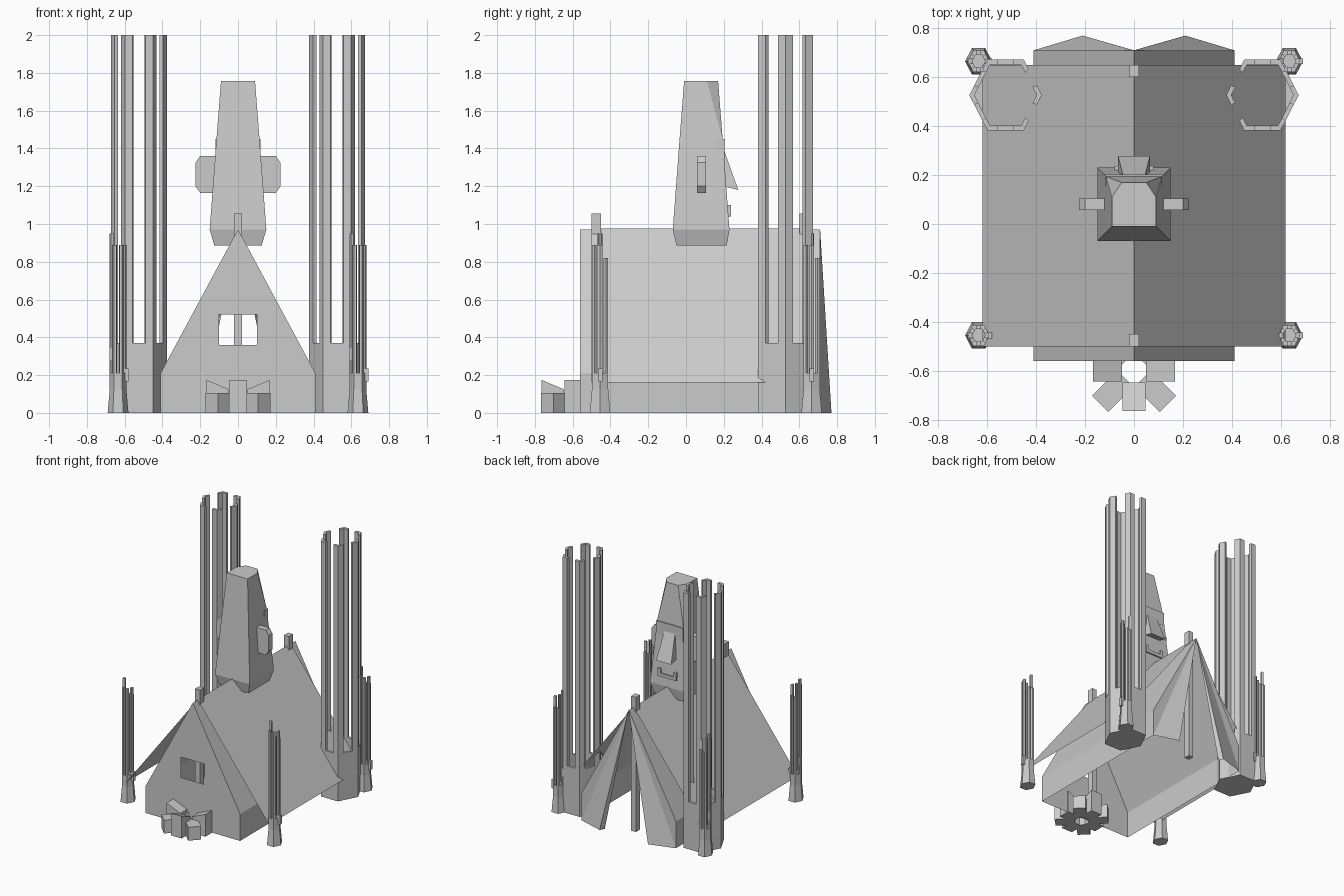
import bpy, bmesh, math
from mathutils import Matrix, Vector

if "Cube" in bpy.data.objects:
    bpy.data.objects.remove(bpy.data.objects["Cube"])


def finish(name, bm):
    bmesh.ops.remove_doubles(bm, verts=bm.verts, dist=0.0005)
    bmesh.ops.recalc_face_normals(bm, faces=bm.faces)
    me = bpy.data.meshes.new(name)
    bm.to_mesh(me)
    bm.free()
    ob = bpy.data.objects.new(name, me)
    bpy.context.collection.objects.link(ob)
    return ob


def add_loft(bm, rings):
    """Skin a list of equal-length closed rings and cap both ends."""
    vs = [[bm.verts.new(p) for p in r] for r in rings]
    n = len(rings[0])
    for a, b in zip(vs, vs[1:]):
        for i in range(n):
            bm.faces.new((a[i], a[(i + 1) % n], b[(i + 1) % n], b[i]))
    bm.faces.new(vs[0])
    bm.faces.new(vs[-1])


def add_box(bm, x0, x1, y0, y1, z0, z1):
    ring = [(x0, y0), (x1, y0), (x1, y1), (x0, y1)]
    add_loft(bm, [[(x, y, z) for x, y in ring] for z in (z0, z1)])


def box(name, *dims):
    bm = bmesh.new()
    add_box(bm, *dims)
    return finish(name, bm)


def sheets(name, polys):
    """Thin single-sided sheets, each mirrored across x = 0."""
    bm = bmesh.new()
    for s in (1, -1):
        for p in polys:
            bm.faces.new([bm.verts.new((s * x, y, z)) for x, y, z in p])
    return finish(name, bm)


# Tent: end wall with window, slopes, side walls, open back with folded flaps
F, B, W, E, TOP = -0.56, 0.71, 0.41, 0.21, 0.972
sheets("tent_front_wall", [[(x, F, z) for x, z in (
    (0, 0), (W, 0), (W, E), (0, TOP), (0, .52), (.1, .52), (.1, .36), (0, .36))]])
sheets("tent_sides", [
    [(0, F, TOP), (0, B, TOP), (W, B, E), (W, F, E)],
    [(W, F, E), (W, B, E), (W, B, 0), (W, F, 0)]])
apex = (0, B, TOP)
sheets("tent_door_flaps", [
    [apex, (W, B, E), (W, B, 0)],
    [apex, (W, B, 0), (.21, .77, 0)],
    [apex, (.21, .77, 0), (.19, .735, 0)]])

# Wide canopy sheet stretched over the tent
sheets("canopy", [[(0, -.5, .975), (0, .65, .975), (.62, .65, .16), (.62, -.5, .16)]])

# Ridge poles
for name, y in (("front_pole", -.475), ("back_pole", .625)):
    box(name, -.021, .021, y - .025, y + .025, 0, 1.055)


# Hollow six-sided columns: cup base with an angled slat rising at each corner
HEX = [(1, 0), (.5, .98), (-.5, .98), (-1, 0), (-.5, -.98), (.5, -.98)]


def column(name, cx, cy, r, base_z, tops, flare=1.0, wall=.86, f=.27):
    def ring(k, z):
        return [(cx + x * r * k, cy + y * r * k, z) for x, y in HEX]
    bm = bmesh.new()
    add_loft(bm, [ring(flare, 0), ring(1, base_z * .6), ring(1, base_z),
                  ring(wall, base_z), ring(wall, .02)])
    for i, top in enumerate(tops):
        v, a, b = (Vector(HEX[j % 6]) for j in (i, i - 1, i + 1))
        arc = [v.lerp(a, f), v, v.lerp(b, f)]
        prof = arc + [p * wall for p in reversed(arc)]
        add_loft(bm, [[(cx + p.x * r, cy + p.y * r, z) for p in prof]
                      for z in (base_z, top)])
    return bm


for side, s in (("left", -1), ("right", 1)):
    name = side + "_tall_column"
    finish(name, column(name, s * .525, .527, .148, .37, [2.0] * 6))
    for end, y in (("front", -.455), ("back", .665)):
        name = f"{end}_{side}_corner_post"
        cx = s * .635
        bm = column(name, cx, y, .044, .21, [.89, .82, .82, .95, .89, .89],
                    flare=1.25, wall=.6, f=.3)
        # small pegs
        add_box(bm, cx - .045, cx - .025, y - .012, y + .012, .28, .345)
        add_box(bm, cx + .03, cx + .055, y - .012, y + .012, .165, .235)
        finish(name, bm)

# Ring of stones in front: alternating tall sloped and low blocks
for i in range(8):
    tall = i % 2 == 0
    r, zo, zi = (.168, .175, .125) if tall else (.195, .105, .105)
    h = .047
    bm = bmesh.new()
    add_loft(bm, [[(.05, y, 0), (r, y, 0), (r, y, zo), (.05, y, zi)] for y in (-h, h)])
    bm.transform(Matrix.Translation((0, -.597, 0)) @ Matrix.Rotation(i * math.pi / 4, 4, 'Z'))
    finish(f"ring_stone_{i + 1}", bm)


# Carved totem head on the ridge, facing back
def head_ring(z, w, y0, y1, cx=0, cy=0):
    return [(-w, y0, z), (w, y0, z), (w, y1 - cy, z),
            (w - cx, y1, z), (cx - w, y1, z), (-w, y1 - cy, z)]


bm = bmesh.new()
add_loft(bm, [head_ring(.885, .125, -.05, .215), head_ring(.97, .15, -.07, .23),
              head_ring(1.45, .114, -.034, .194),
              head_ring(1.757, .09, -.01, .17, .04, .06)])
finish("totem_head", bm)

# Ears with chamfered outer corners
for side, s in (("left", -1), ("right", 1)):
    prof = [(.08, 1.165), (.2, 1.165), (.225, 1.2), (.225, 1.325), (.2, 1.36), (.08, 1.36)]
    bm = bmesh.new()
    add_loft(bm, [[(s * x, y, z) for x, z in prof] for y in (.057, .105)])
    finish(side + "_ear", bm)

# Brow, nose wedge and mouth
box("brow", -.118, .118, .157, .203, 1.345, 1.45)
bm = bmesh.new()
add_loft(bm, [[(s * .04, .18, 1.45), (s * .065, .277, 1.18), (s * .065, .2, 1.2)]
              for s in (-1, 1)])
finish("nose", bm)
bm = bmesh.new()
add_box(bm, -.08, .08, .19, .237, 1.04, 1.065)
for s in (-1, 1):
    add_box(bm, s * .068 - .012, s * .068 + .012, .19, .237, 1.065, 1.1)
finish("mouth", bm)
